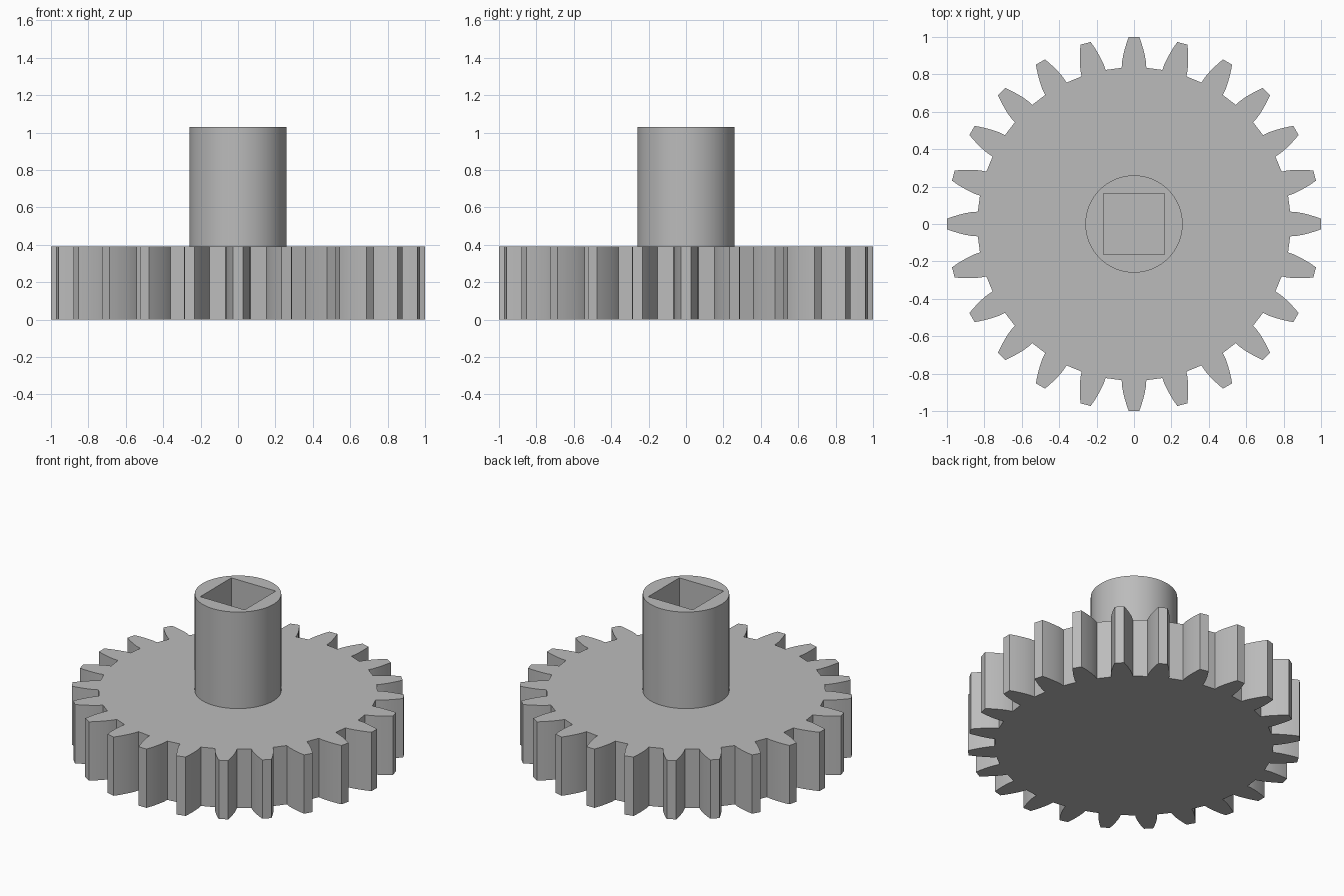
import bpy
import bmesh
from math import sin, cos, tau, radians

if "Cube" in bpy.data.objects:
    bpy.data.objects.remove(bpy.data.objects["Cube"], do_unlink=True)

TEETH = 24
GEAR_TOP = 0.39
SHAFT_TOP = 1.03

grey = bpy.data.materials.new("plain grey")
grey.use_nodes = True
colour = (0.5, 0.5, 0.5, 1)
grey.diffuse_color = colour
grey.node_tree.nodes["Principled BSDF"].inputs["Base Color"].default_value = colour


def rotate(x, y, a):
    return (x * cos(a) - y * sin(a), x * sin(a) + y * cos(a))


def prism(name, loops, bottom, top):
    """Extrude an outline, with any inner loops left as holes."""
    bm = bmesh.new()
    edges = []
    for loop in loops:
        verts = [bm.verts.new((x, y, bottom)) for x, y in loop]
        edges += [bm.edges.new((v, verts[i - 1])) for i, v in enumerate(verts)]
    if len(loops) == 1:
        bm.faces.new(verts)
    else:
        bmesh.ops.triangle_fill(bm, edges=edges, use_beauty=True)
    result = bmesh.ops.extrude_face_region(bm, geom=bm.faces[:], use_keep_orig=True)
    raised = [g for g in result["geom"] if isinstance(g, bmesh.types.BMVert)]
    bmesh.ops.translate(bm, verts=raised, vec=(0, 0, top - bottom))
    bmesh.ops.recalc_face_normals(bm, faces=bm.faces[:])
    mesh = bpy.data.meshes.new(name)
    bm.to_mesh(mesh)
    bm.free()
    mesh.materials.append(grey)
    obj = bpy.data.objects.new(name, mesh)
    bpy.context.collection.objects.link(obj)
    bpy.ops.object.select_all(action="DESELECT")
    obj.select_set(True)
    bpy.context.view_layer.objects.active = obj
    bpy.ops.object.shade_smooth_by_angle(angle=radians(20))
    return obj


# Gear wheel: one curved tooth flank, mirrored and repeated round the rim
flank = [(0.835, 0.066), (0.868, 0.064), (0.905, 0.057),
         (0.94, 0.048), (0.97, 0.039), (1.0, 0.028)]
tooth = [(r, -w) for r, w in flank] + [(r, w) for r, w in reversed(flank)]
rim = [rotate(x, y, tau * i / TEETH) for i in range(TEETH) for x, y in tooth]
prism("gear_wheel", [rim], 0, GEAR_TOP)

# Hollow shaft: round outside, square socket inside
circle = [rotate(0.26, 0, tau * i / 96) for i in range(96)]
h = 0.163
socket = [(h, h), (-h, h), (-h, -h), (h, -h)]
prism("socket_shaft", [circle, socket], GEAR_TOP, SHAFT_TOP)
